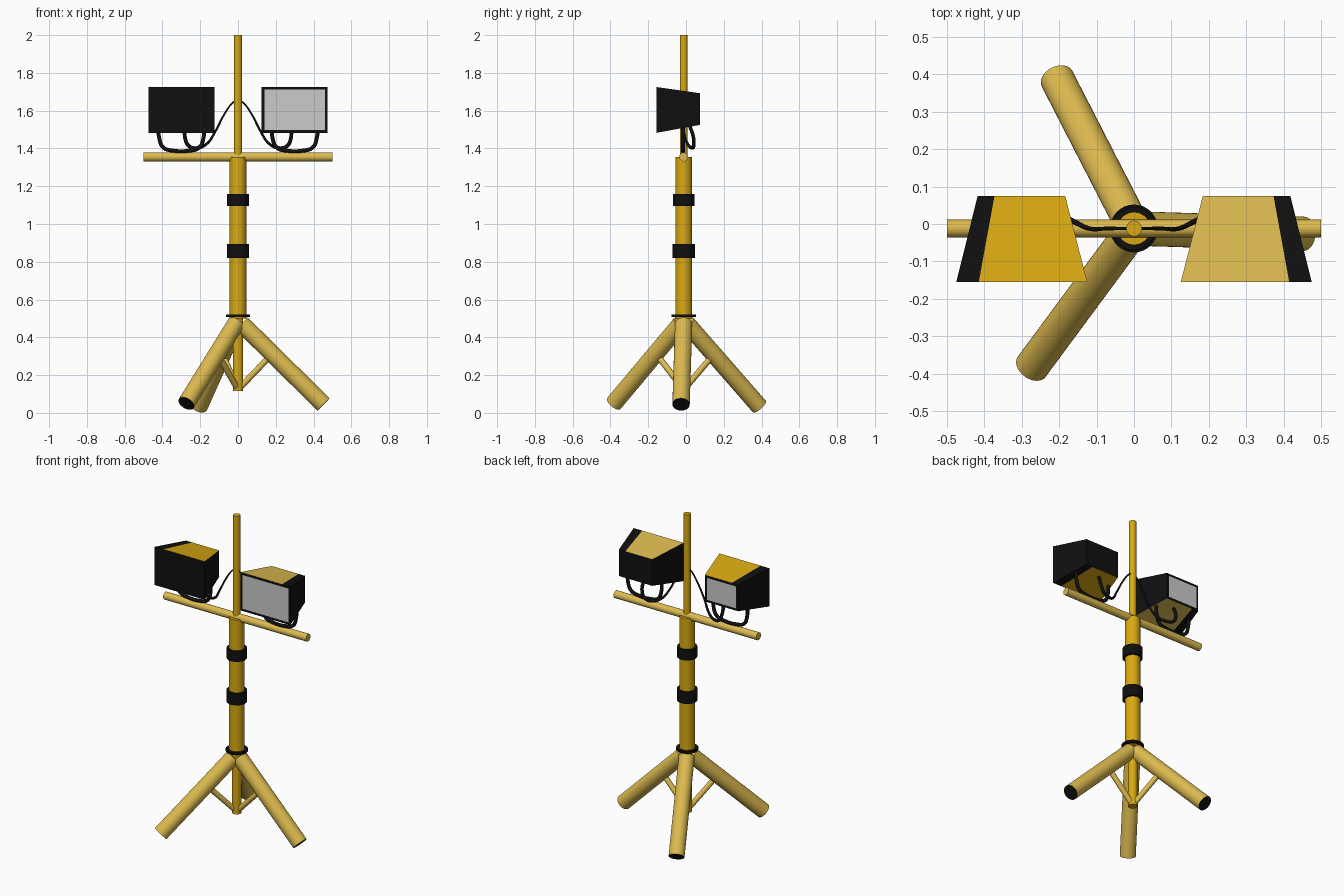
import bpy, bmesh, math
from mathutils import Vector

if "Cube" in bpy.data.objects:
    bpy.data.objects.remove(bpy.data.objects["Cube"])


def material(name, r, g, b):
    m = bpy.data.materials.new(name)
    m.diffuse_color = (r, g, b, 1)
    m.use_nodes = True
    m.node_tree.nodes["Principled BSDF"].inputs["Base Color"].default_value = m.diffuse_color
    return m


DEEP = material("deep_yellow", 0.70, 0.40, 0.006)
PALE = material("pale_yellow", 0.73, 0.50, 0.08)
BLACK = material("black", 0.005, 0.005, 0.005)
GLASS = material("lamp_grey", 0.60, 0.60, 0.60)
CY = -0.012  # y of the mast axis


def finish(name, me, mats, smooth=True):
    for m in mats:
        me.materials.append(m)
    if smooth:
        me.polygons.foreach_set("use_smooth", [True] * len(me.polygons))
        me.set_sharp_from_angle(angle=math.radians(40))
    ob = bpy.data.objects.new(name, me)
    bpy.context.collection.objects.link(ob)
    return ob


def rod(name, a, b, r, mat, end_mat=None, sides=32):
    """Cylinder from a to b; the cap at b may take its own material."""
    a, b = Vector(a), Vector(b)
    bm = bmesh.new()
    bmesh.ops.create_cone(bm, cap_ends=True, segments=sides, radius1=r, radius2=r,
                          depth=(b - a).length)
    if end_mat:
        for f in bm.faces:
            f.material_index = int(f.normal.z > 0.9)
    bm.transform(Vector((b - a)).to_track_quat('Z', 'Y').to_matrix().to_4x4())
    bmesh.ops.translate(bm, vec=(a + b) / 2, verts=bm.verts)
    me = bpy.data.meshes.new(name)
    bm.to_mesh(me)
    bm.free()
    return finish(name, me, [mat] + ([end_mat] if end_mat else []))


def upright(name, z0, z1, r, mat):
    return rod(name, (0, CY, z0), (0, CY, z1), r, mat)


def tube(name, points, r, mat):
    """Smooth tube through (x, y, z, radius factor) points."""
    cu = bpy.data.curves.new(name, 'CURVE')
    cu.dimensions = '3D'
    cu.bevel_depth = r
    cu.bevel_resolution = 3
    cu.use_fill_caps = True
    sp = cu.splines.new('BEZIER')
    sp.resolution_u = 8
    sp.bezier_points.add(len(points) - 1)
    for p, (x, y, z, f) in zip(sp.bezier_points, points):
        p.co = (x, y, z)
        p.radius = f
        p.handle_left_type = p.handle_right_type = 'AUTO'
    tmp = bpy.data.objects.new(name + "_path", cu)
    bpy.context.collection.objects.link(tmp)
    dg = bpy.context.evaluated_depsgraph_get()
    me = bpy.data.meshes.new_from_object(tmp.evaluated_get(dg))
    bpy.data.objects.remove(tmp)
    me.materials.clear()
    return finish(name, me, [mat])


# Mast sections, collars and crossbar
upright("lower_stem", 0.115, 0.52, 0.027, DEEP)
upright("main_mast", 0.50, 1.355, 0.044, DEEP)
upright("top_mast", 1.35, 2.0, 0.021, DEEP)
upright("base_collar", 0.507, 0.52, 0.064, BLACK)
upright("lower_clamp", 0.82, 0.893, 0.059, BLACK)
upright("upper_clamp", 1.095, 1.16, 0.058, BLACK)
rod("crossbar", (-0.5, CY, 1.355), (0.5, CY, 1.355), 0.0235, PALE)

# Tripod legs with black feet, and their braces
for i, (ang, reach, foot_z) in enumerate([(358.2, 0.453, 0.045),
                                          (117.2, 0.450, 0.034),
                                          (233.5, 0.460, 0.050)]):
    c, s = math.cos(math.radians(ang)), math.sin(math.radians(ang))

    def at(d, z):
        return (d * c, CY + d * s, z)
    rod(f"leg_{i}", at(0.02, 0.472), at(reach, foot_z), 0.046, PALE, BLACK)
    rod(f"leg_brace_{i}", at(0.005, 0.128), at(0.165, 0.295), 0.016, PALE, sides=16)


def lamp(name, s):
    """Tapered flood light housing; s is the side (-1 or 1)."""
    bm = bmesh.new()
    bmesh.ops.create_cube(bm, size=2)
    for v in bm.verts:
        front = v.co.y < 0
        outer, top = v.co.x > 0, v.co.z > 0
        v.co.x = s * ((0.475 if outer else 0.125) if front else (0.418 if outer else 0.184))
        v.co.z = (1.725 if top else 1.483) if front else (1.692 if top else 1.525)
        v.co.y = -0.155 if front else 0.075
    bmesh.ops.recalc_face_normals(bm, faces=bm.faces)
    bm.normal_update()
    # glass panel inside the front rim
    front = min(bm.faces, key=lambda f: f.normal.y)
    bmesh.ops.inset_individual(bm, faces=[front], thickness=0.02)
    front.material_index = 1
    # black strip along the outer edge of the top and bottom
    p = Vector((s * 0.415, -0.155, 0))
    n = Vector((s * 0.23, 0.042, 0)).normalized()
    plates = [f for f in bm.faces if abs(f.normal.z) > 0.7]
    geom = plates + list({e for f in plates for e in f.edges}) + \
        list({v for f in plates for v in f.verts})
    bmesh.ops.bisect_plane(bm, geom=geom, plane_co=p, plane_no=n)
    bm.normal_update()
    for f in bm.faces:
        if abs(f.normal.z) > 0.7 and (f.calc_center_median() - p).dot(n) < 0:
            f.material_index = 2 if f.normal.z > 0 else 3
    me = bpy.data.meshes.new(name)
    bm.to_mesh(me)
    bm.free()
    return finish(name, me, [BLACK, GLASS, PALE, DEEP], smooth=False)


# Lamps with their brackets and cables
for side, s in (("left", -1), ("right", 1)):
    lamp(side + "_lamp", s)
    bracket = [(0.42, 1.52), (0.418, 1.46), (0.395, 1.405), (0.34, 1.388),
               (0.26, 1.388), (0.205, 1.405), (0.182, 1.46), (0.18, 1.52)]
    tube(side + "_bracket", [(s * x, -0.015, z, 1) for x, z in bracket], 0.011, BLACK)
    cable = [(0.28, 0.02, 1.52, 1), (0.28, 0.04, 1.455, 1), (0.26, 0.04, 1.413, 1),
             (0.215, 0.03, 1.403, 0.9), (0.165, 0.008, 1.425, 0.75),
             (0.12, CY, 1.49, 0.6), (0.07, CY, 1.585, 0.5),
             (0.03, CY, 1.64, 0.45), (0.0, CY, 1.66, 0.4)]
    tube(side + "_cable", [(s * x, y, z, f) for x, y, z, f in cable], 0.010, BLACK)
